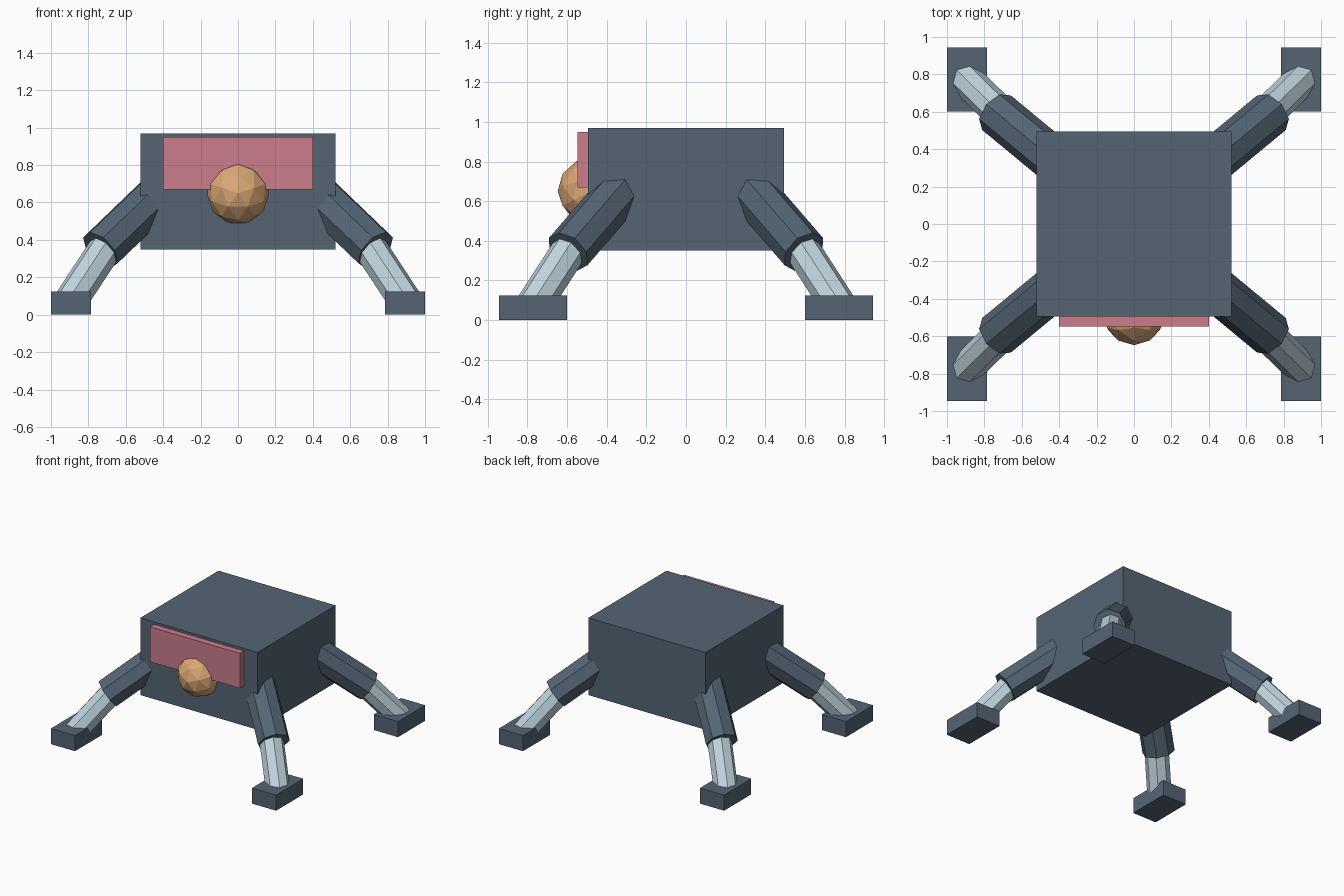
import bpy
from math import pi
from mathutils import Vector, Matrix

if "Cube" in bpy.data.objects:
    bpy.data.objects.remove(bpy.data.objects["Cube"], do_unlink=True)


def make_material(name, rgb):
    mat = bpy.data.materials.new(name)
    mat.use_nodes = True
    colour = (*rgb, 1.0)
    mat.diffuse_color = colour
    mat.node_tree.nodes["Principled BSDF"].inputs["Base Color"].default_value = colour
    return mat


slate = make_material("slate", (0.09, 0.13, 0.175))
pale_steel = make_material("pale_steel", (0.53, 0.66, 0.73))
rose = make_material("rose", (0.60, 0.20, 0.26))
tan = make_material("tan", (0.71, 0.39, 0.18))


def finish(name, mat):
    obj = bpy.context.object
    obj.name = name
    obj.data.materials.append(mat)
    return obj


def box(name, low, high, mat):
    """Box between two opposite corners."""
    low, high = Vector(low), Vector(high)
    bpy.ops.mesh.primitive_cube_add(size=1, location=(low + high) / 2)
    obj = finish(name, mat)
    obj.data.transform(Matrix.Diagonal((*(high - low), 1)))
    return obj


def tube(name, start, end, radius, mat):
    """Eight-sided rod between two points."""
    start, end = Vector(start), Vector(end)
    axis = end - start
    bpy.ops.mesh.primitive_cylinder_add(vertices=8, radius=radius, depth=axis.length,
                                        location=(start + end) / 2)
    obj = finish(name, mat)
    obj.rotation_euler = axis.to_track_quat('Z', 'Y').to_euler()
    return obj


# Body and front panel
box("body", (-0.52, -0.495, 0.35), (0.52, 0.495, 0.97), slate)
box("front_panel", (-0.40, -0.547, 0.67), (0.40, -0.45, 0.95), rose)

# Faceted nose, with one pole facing forward
bpy.ops.mesh.primitive_ico_sphere_add(subdivisions=2, radius=0.17, location=(0, -0.478, 0.65))
nose = finish("nose", tan)
nose.data.transform(Matrix.Rotation(pi / 2, 4, 'X') @ Matrix.Rotation(pi / 2, 4, 'Z'))

# Four splayed legs with feet
for end_name, sy in (("front", -1), ("back", 1)):
    for side_name, sx in (("left", 1), ("right", -1)):
        prefix = f"{end_name}_{side_name}"

        def at(x, y, z):
            return (sx * x, sy * y, z)

        tube(prefix + "_upper_leg", at(0.36, 0.285, 0.705), at(0.735, 0.595, 0.345),
             0.12, slate)
        tube(prefix + "_lower_leg", at(0.66, 0.54, 0.43), at(0.902, 0.778, 0.062),
             0.09, pale_steel)
        box(prefix + "_foot", at(0.893 - sx * 0.107, 0.773 - sy * 0.172, 0),
            at(0.893 + sx * 0.107, 0.773 + sy * 0.172, 0.125), slate)
